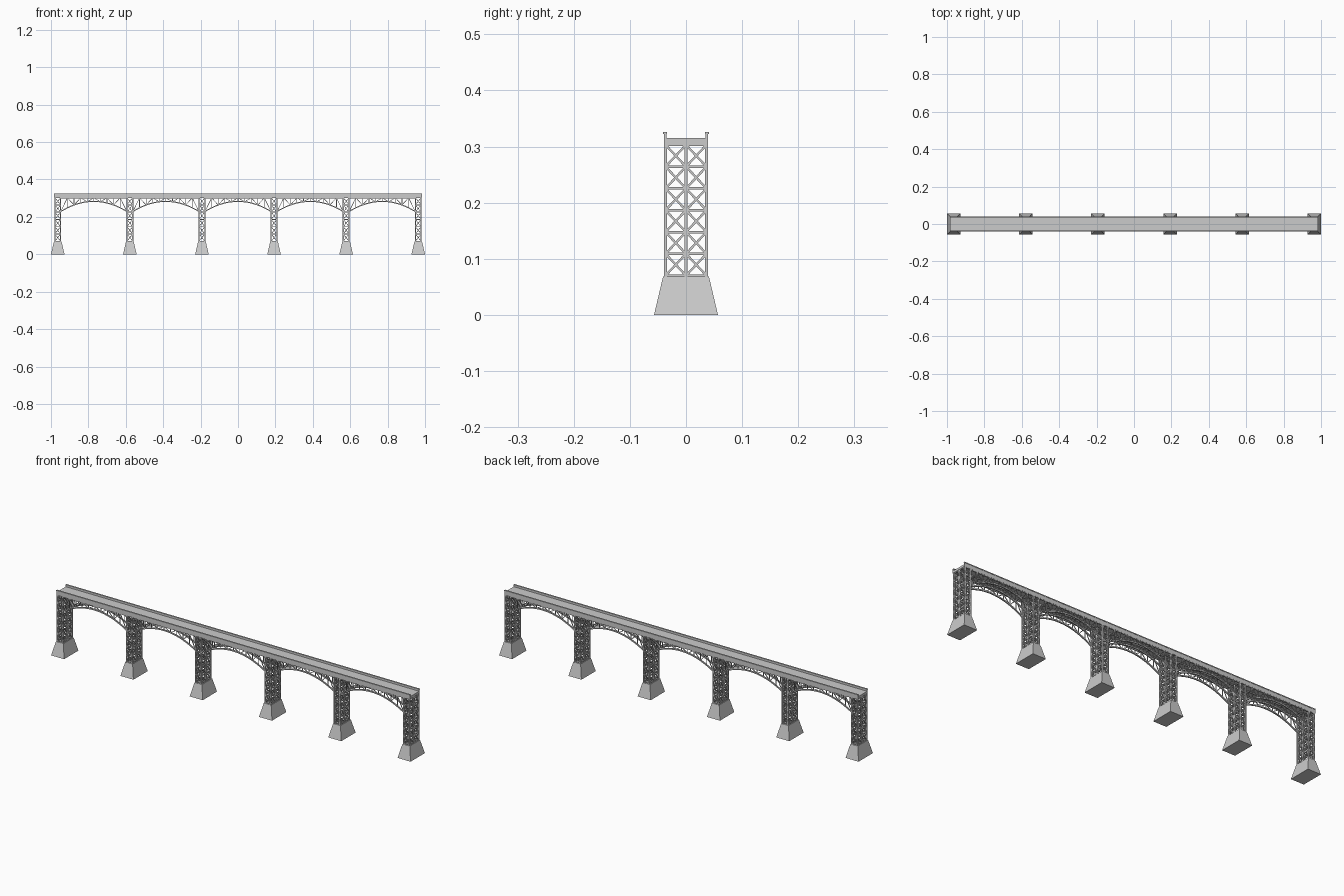
import bpy, bmesh, math
from mathutils import Vector, Matrix

if "Cube" in bpy.data.objects:
    bpy.data.objects.remove(bpy.data.objects["Cube"])

PITCH, HX, HY = 0.3855, 0.0185, 0.0395
BASE_Z, TOP_Z = 0.068, 0.304
PIERS = [(i - 2.5) * PITCH for i in range(6)]

def finish(bm, name):
    bmesh.ops.recalc_face_normals(bm, faces=bm.faces)
    me = bpy.data.meshes.new(name)
    bm.to_mesh(me)
    bm.free()
    ob = bpy.data.objects.new(name, me)
    bpy.context.collection.objects.link(ob)
    return ob

def box(bm, lo, hi):
    lo, hi = Vector(lo), Vector(hi)
    bmesh.ops.create_cube(bm, size=1, matrix=Matrix.Translation((lo + hi) / 2)
                          @ Matrix.Diagonal((*(hi - lo), 1)))

def beam(bm, a, b, w, t):
    """Square bar from a to b."""
    a, b = Vector(a), Vector(b)
    d = b - a
    z = d.normalized()
    ref = Vector((1, 0, 0)) if abs(z.x) < 1e-4 else Vector((0, 1, 0))
    x = ref - z * ref.dot(z)
    x.normalize()
    y = z.cross(x)
    rot = Matrix((x, y, z)).transposed().to_4x4()
    bmesh.ops.create_cube(bm, size=1, matrix=Matrix.Translation((a + b) / 2) @ rot
                          @ Matrix.Diagonal((t, w, d.length, 1)))

# Tapered pier footings
for i, px in enumerate(PIERS):
    bm = bmesh.new()
    r = bmesh.ops.create_cube(bm, size=1)
    for v in r["verts"]:
        top = v.co.z > 0
        sx, sy = (0.0205, 0.041) if top else (0.0362, 0.057)
        v.co = (px + math.copysign(sx, v.co.x), math.copysign(sy, v.co.y), BASE_Z if top else 0)
    finish(bm, f"pier_footing_{i + 1}")

# Lattice towers: posts, ring beams and cross braces
N = 6
zs = [BASE_Z + 0.002 + k * (TOP_Z - BASE_Z - 0.003) / N for k in range(N + 1)]
P = 0.006
ex, ey = HX - P / 2, HY - P / 2
for i, px in enumerate(PIERS):
    bm = bmesh.new()
    for sx in (-1, 1):
        for y in (-ey, 0, ey):
            x = px + sx * ex
            box(bm, (x - P / 2, y - P / 2, BASE_Z), (x + P / 2, y + P / 2, TOP_Z))
    for k, z in enumerate(zs):
        for sx in (-1, 1):
            beam(bm, (px + sx * ex, -ey, z), (px + sx * ex, ey, z), 0.0045, 0.004)
        for y in (-ey, 0, ey):
            beam(bm, (px - ex, y, z), (px + ex, y, z), 0.0045, 0.0045)
        if k == N:
            break
        z2 = zs[k + 1]
        for za, zb in ((z, z2), (z2, z)):
            for sx in (-1, 1):
                for y0, y1 in ((-ey, 0), (0, ey)):
                    beam(bm, (px + sx * ex, y0, za), (px + sx * ex, y1, zb), 0.004, 0.003)
            for y in (-ey, ey):
                beam(bm, (px - ex, y, za), (px + ex, y, zb), 0.003, 0.004)
    finish(bm, f"lattice_tower_{i + 1}")

# Arched trusses between towers
M = 10
def arch(u):
    return 0.283 - 0.054 * (2 * u - 1) ** 2

for i in range(5):
    xa, xb = PIERS[i] + HX - 0.002, PIERS[i + 1] - HX + 0.002
    X = lambda u: xa + (xb - xa) * u
    zt = TOP_Z - 0.002
    bm = bmesh.new()
    for y in (-ey, 0, ey):
        # curved lower chord as one swept strip
        rings = []
        for k in range(2 * M + 1):
            u = k / (2 * M)
            z = arch(u)
            rings.append([bm.verts.new((X(u), y + dy, z + dz)) for dy, dz in
                          ((-.003, -.003), (.003, -.003), (.003, .003), (-.003, .003))])
        for r0, r1 in zip(rings, rings[1:]):
            for q in range(4):
                bm.faces.new((r0[q], r0[(q + 1) % 4], r1[(q + 1) % 4], r1[q]))
        bm.faces.new(rings[0])
        bm.faces.new(rings[-1])
        beam(bm, (xa, y, zt), (xb, y, zt), 0.005, 0.005)
        for k in range(M):
            u0, u1 = k / M, (k + 1) / M
            if k:
                beam(bm, (X(u0), y, arch(u0)), (X(u0), y, zt), 0.003, 0.003)
            a, b = (arch(u0), zt) if k % 2 == 0 else (zt, arch(u1))
            beam(bm, (X(u0), y, a), (X(u1), y, b), 0.003, 0.003)
    finish(bm, f"arch_truss_{i + 1}")

# Road deck
E = PIERS[-1] + HX + 0.001
bm = bmesh.new()
box(bm, (-E, -0.036, 0.304), (E, 0.036, 0.315))
finish(bm, "deck_slab")

# Side girders forming parapets, with a thin lip on top
for s, name in ((-1, "front_parapet"), (1, "back_parapet")):
    bm = bmesh.new()
    y0, y1 = sorted((s * 0.0345, s * 0.0395))
    box(bm, (-E, y0, 0.303), (E, y1, 0.3255))
    y0, y1 = sorted((s * 0.0335, s * 0.041))
    box(bm, (-E, y0, 0.322), (E, y1, 0.326))
    finish(bm, name)
